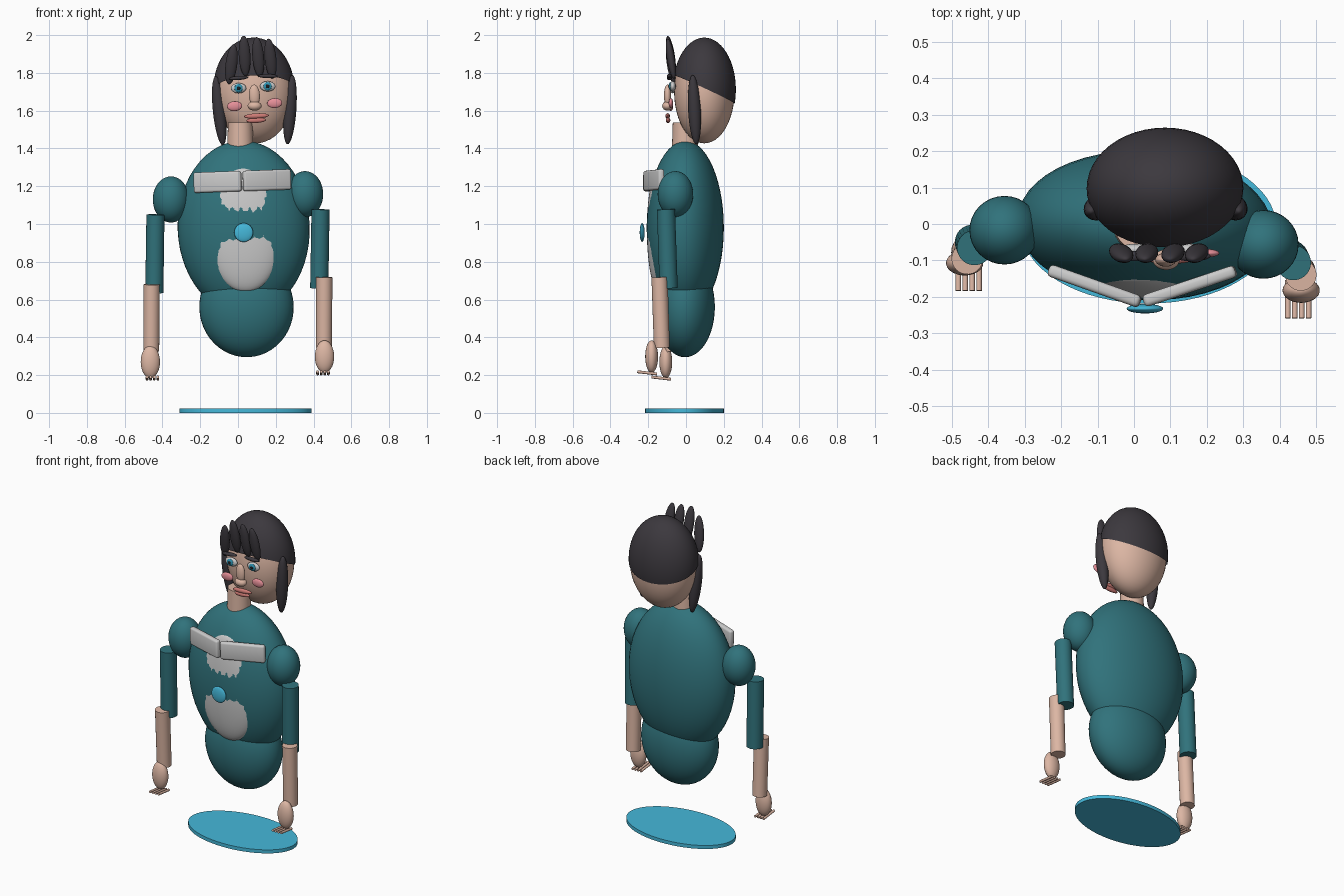
import bpy, bmesh, math
from mathutils import Vector, Matrix

if "Cube" in bpy.data.objects:
    bpy.data.objects.remove(bpy.data.objects["Cube"])


def mat(name, rgb):
    m = bpy.data.materials.new(name)
    m.diffuse_color = (*rgb, 1)
    m.use_nodes = True
    m.node_tree.nodes["Principled BSDF"].inputs["Base Color"].default_value = m.diffuse_color
    return m


TEAL = mat("teal", (0.03, 0.17, 0.20))
CYAN = mat("cyan", (0.06, 0.48, 0.70))
SKIN = mat("skin", (0.72, 0.47, 0.37))
HAIR = mat("hair", (0.045, 0.04, 0.048))
WHITE = mat("white", (0.78, 0.78, 0.80))
PINK = mat("pink", (0.80, 0.28, 0.32))
LIP = mat("lip", (0.62, 0.20, 0.18))
IRIS = mat("iris", (0.03, 0.30, 0.45))
BLACK = mat("black", (0.01, 0.01, 0.012))


def finish(name, bm, material, smooth=True):
    me = bpy.data.meshes.new(name)
    bm.to_mesh(me)
    bm.free()
    me.materials.append(material)
    for p in me.polygons:
        p.use_smooth = smooth
    ob = bpy.data.objects.new(name, me)
    bpy.context.collection.objects.link(ob)
    return ob


def place(ob, loc, rot=(0, 0, 0)):
    ob.location = loc
    ob.rotation_euler = [math.radians(a) for a in rot]
    return ob


def ball(name, loc, radii, material, rot=(0, 0, 0), seg=32, cut=None):
    bm = bmesh.new()
    bmesh.ops.create_uvsphere(bm, u_segments=seg, v_segments=seg // 2 + 4, radius=1)
    bmesh.ops.scale(bm, vec=radii, verts=bm.verts)
    if cut:  # keep only the side the plane normal points to
        co, no = cut
        bmesh.ops.bisect_plane(bm, geom=bm.verts[:] + bm.edges[:] + bm.faces[:],
                               plane_co=co, plane_no=no, clear_inner=True)
    return place(finish(name, bm, material), loc, rot)


def rod(name, a, b, r1, r2, material, seg=28):
    a, b = Vector(a), Vector(b)
    d = b - a
    bm = bmesh.new()
    bmesh.ops.create_cone(bm, cap_ends=True, segments=seg, radius1=r1, radius2=r2, depth=d.length)
    turn = d.to_track_quat('Z', 'Y').to_matrix().to_4x4()
    bm.transform(Matrix.Translation((a + b) / 2) @ turn)
    ob = finish(name, bm, material)
    bpy.context.view_layer.objects.active = ob
    ob.select_set(True)
    bpy.ops.object.shade_smooth_by_angle(angle=math.radians(40))
    ob.select_set(False)
    return ob


def block(name, loc, size, material, rot):
    bm = bmesh.new()
    bmesh.ops.create_cube(bm, size=1)
    bmesh.ops.scale(bm, vec=size, verts=bm.verts)
    bmesh.ops.bevel(bm, geom=bm.edges[:], offset=0.012, segments=3, profile=0.5, affect='EDGES')
    return place(finish(name, bm, material), loc, rot)


# floor disc
disc = rod("base_disc", (0, 0, 0), (0, 0, 0.022), 1, 1, CYAN, 64)
disc.location = (0.04, -0.008, 0)
disc.scale = (0.35, 0.21, 1)

# body
ball("torso", (0.03, -0.004, 0.98), (0.35, 0.204, 0.461), TEAL, (0, -2, -3), 48)
ball("pelvis", (0.045, -0.005, 0.56), (0.25, 0.158, 0.265), TEAL, (0, -2, -2), 40)
ball("shirt_front", (0.033, -0.14, 0.97), (0.205, 0.067, 0.33), WHITE, (0, -2, -2), 48)
ball("chest_gem", (0.03, -0.232, 0.955), (0.05, 0.013, 0.05), CYAN)
block("collar_left", (-0.108, -0.17, 1.223), (0.265, 0.034, 0.108), WHITE, (0, -2, -19.5))
block("collar_right", (0.153, -0.17, 1.232), (0.265, 0.034, 0.108), WHITE, (0, -2, 18.5))

# arms: side, shoulder, upper arm ends, forearm ends, hand, finger tip and root
arms = [
    ("left", (-0.355, -0.017, 1.13), (-0.437, -0.065, 1.05), (-0.443, -0.05, 0.635),
     (-0.457, -0.095, 0.68), (-0.459, -0.075, 0.325), (-0.464, -0.107, 0.27), -0.453),
    ("right", (0.355, -0.056, 1.158), (0.437, -0.106, 1.077), (0.43, -0.092, 0.66),
     (0.457, -0.14, 0.718), (0.455, -0.128, 0.345), (0.458, -0.182, 0.298), 0.45),
]
for side, sh, u1, u2, f1, f2, hand, fx in arms:
    ball(side + "_shoulder", sh, (0.096, 0.094, 0.122), TEAL)
    rod(side + "_upper_arm", u2, u1, 0.048, 0.048, TEAL)
    rod(side + "_forearm", f2, f1, 0.042, 0.043, SKIN)
    ball(side + "_hand", hand, (0.051, 0.034, 0.086), SKIN)
    for i in range(4):
        x = fx + (i - 1.5) * 0.019
        z = hand[2] - 0.092
        rod(f"{side}_finger_{i + 1}", (x, hand[1] - 0.076, z + 0.012),
            (x, hand[1] + 0.028, z), 0.0075, 0.0075, SKIN, 12)

# neck and head
rod("neck", (0.012, -0.005, 1.38), (0.012, -0.005, 1.538), 0.07, 0.065, SKIN)
ball("head", (0.087, 0.097, 1.70), (0.207, 0.16, 0.273), SKIN, (0, -2, 0), 40)
ball("hair_cap", (0.085, 0.097, 1.712), (0.215, 0.167, 0.275), HAIR, (0, -2, 0), 48,
     ((0, 0, 0.0), (0, 0.42, 0.91)))

# side locks and fringe tufts
for side, s in (("left", -1), ("right", 1)):
    ball(side + "_hair_lock", (0.088 + s * 0.187, 0.045, 1.602 + s * 0.003),
         (0.034, 0.034, 0.184), HAIR, (3, s * 5 - 1, 0), 24)
tufts = [(-0.035, 1.845, 7), (0.035, 1.89, -3), (0.107, 1.883, -5), (0.172, 1.875, -6)]
for i, (x, z, tilt) in enumerate(tufts):
    ball(f"fringe_tuft_{i + 1}", (x, -0.08, z), (0.031, 0.021, 0.108), HAIR, (9, tilt, 0), 24)

# face, mirrored about the head's own centre line
for side, s in (("left", -1), ("right", 1)):
    x, dz = 0.08 + s * 0.077, s * 0.005
    ball(side + "_eye", (x, -0.07, 1.724 + dz), (0.041, 0.016, 0.027), WHITE, seg=24)
    ball(side + "_iris", (x, -0.083, 1.724 + dz), (0.022, 0.008, 0.022), IRIS, seg=20)
    ball(side + "_pupil", (x, -0.089, 1.724 + dz), (0.010, 0.005, 0.010), BLACK, seg=16)
    ball(side + "_eyebrow", (x + 0.001, -0.088, 1.778 + dz), (0.052, 0.014, 0.011), HAIR,
         (0, s * 3 - 2, 0), 24)
    ball(side + "_cheek", (0.088 + s * 0.106, -0.08, 1.632 + s * 0.008),
         (0.040, 0.012, 0.026), PINK, (0, -3, 0), 24)
ball("nose_bridge", (0.087, -0.098, 1.68), (0.029, 0.019, 0.058), SKIN, (0, -3, 0), 24)
ball("nose_tip", (0.088, -0.098, 1.625), (0.037, 0.028, 0.025), SKIN, seg=24)
ball("upper_lip", (0.098, -0.097, 1.572), (0.066, 0.012, 0.014), LIP, (0, -3, 0), 24)
ball("lower_lip", (0.096, -0.095, 1.549), (0.052, 0.012, 0.014), LIP, (0, -3, 0), 24)
